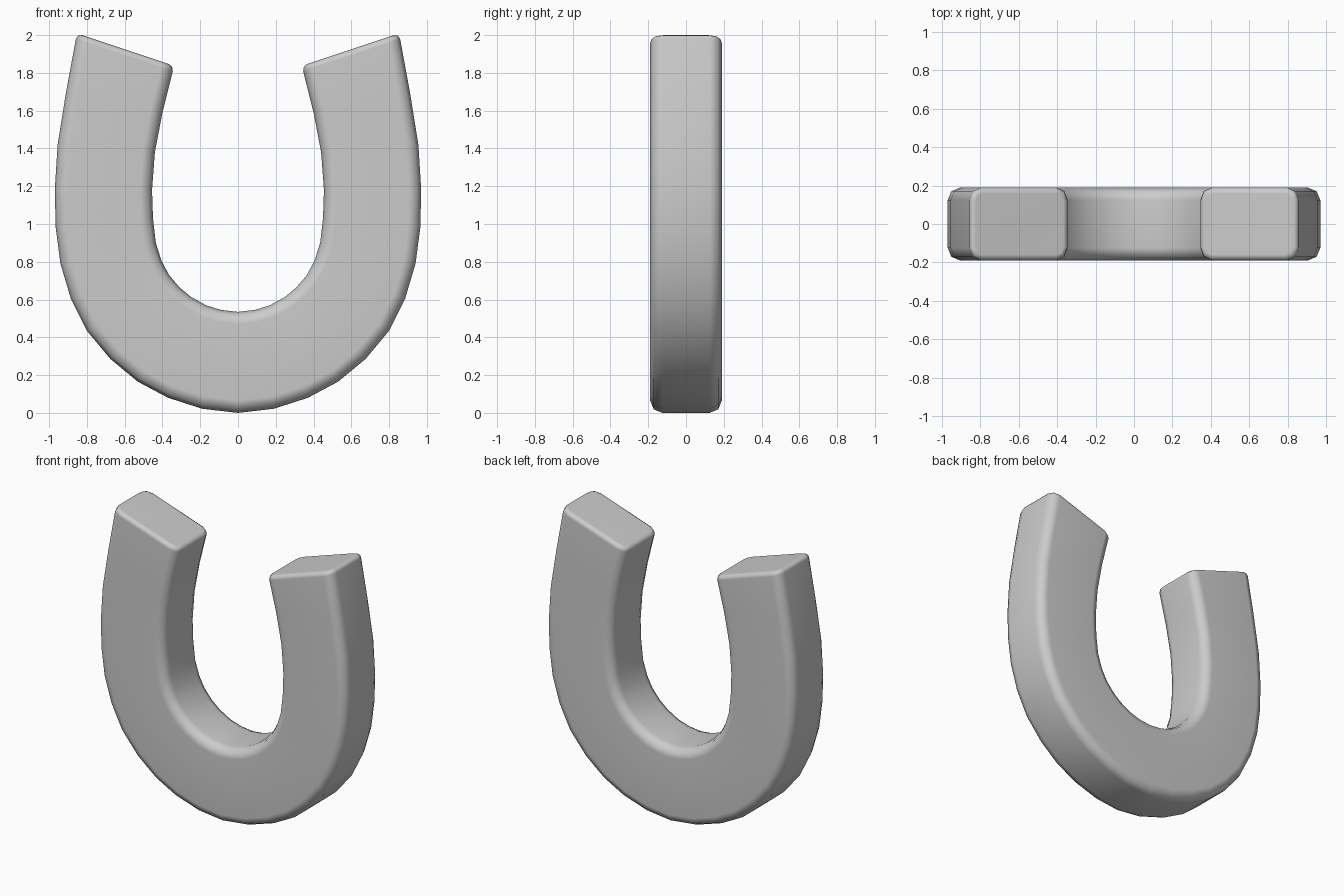
import bpy, bmesh, math
from mathutils import Vector

if "Cube" in bpy.data.objects:
    bpy.data.objects.remove(bpy.data.objects["Cube"])

# half profile from bottom centre to the tip: outer x, z, inner x, z
HALF = [
    (0.00, 0.00, 0.00, 0.535), (0.19, 0.022, 0.09, 0.545), (0.37, 0.08, 0.17, 0.57),
    (0.53, 0.165, 0.25, 0.615), (0.675, 0.285, 0.31, 0.665), (0.80, 0.435, 0.365, 0.73),
    (0.885, 0.605, 0.405, 0.805), (0.94, 0.79, 0.435, 0.90), (0.965, 0.98, 0.45, 1.03),
    (0.97, 1.18, 0.455, 1.18), (0.955, 1.42, 0.44, 1.38), (0.91, 1.70, 0.40, 1.59),
    (0.853, 2.009, 0.338, 1.838),
]
HALF_DEPTH = 0.19
ROUND = 0.065


def section(ox, oz, ix, iz):
    """Rounded rectangle spanning from the outer to the inner outline."""
    outer, inner = Vector((ox, 0, oz)), Vector((ix, 0, iz))
    mid, across = (outer + inner) / 2, (outer - inner) / 2
    w = across.length
    across.normalize()
    pts = []
    for k, (su, sv) in enumerate([(1, 1), (-1, 1), (-1, -1), (1, -1)]):
        for j in range(3):
            a = math.radians(90 * k + 45 * j)
            u = su * (w - ROUND) + ROUND * math.cos(a)
            v = sv * (HALF_DEPTH - ROUND) + ROUND * math.sin(a)
            pts.append(mid + across * u + Vector((0, v, 0)))
    return pts


# loft the mirrored sections into a horseshoe
full = [(-a, b, -c, d) for a, b, c, d in reversed(HALF[1:])] + HALF
bm = bmesh.new()
rings = [[bm.verts.new(p) for p in section(*s)] for s in full]
for r0, r1 in zip(rings, rings[1:]):
    for i in range(12):
        j = (i + 1) % 12
        bm.faces.new((r0[i], r0[j], r1[j], r1[i]))
caps = [bm.faces.new(rings[0]), bm.faces.new(rings[-1])]
bmesh.ops.recalc_face_normals(bm, faces=bm.faces)

# soften the tip rims
rim = [e for f in caps for e in f.edges]
bmesh.ops.bevel(bm, geom=rim, offset=0.03, offset_type='OFFSET', segments=2,
                profile=0.5, affect='EDGES')

mesh = bpy.data.meshes.new("horseshoe")
bm.to_mesh(mesh)
bm.free()
shoe = bpy.data.objects.new("horseshoe", mesh)
bpy.context.collection.objects.link(shoe)
bpy.context.view_layer.objects.active = shoe
shoe.select_set(True)
bpy.ops.object.shade_smooth_by_angle(angle=math.radians(60))

# keep broad faces looking flat next to the rounded edges
normals = shoe.modifiers.new("weighted_normals", 'WEIGHTED_NORMAL')
normals.keep_sharp = True
